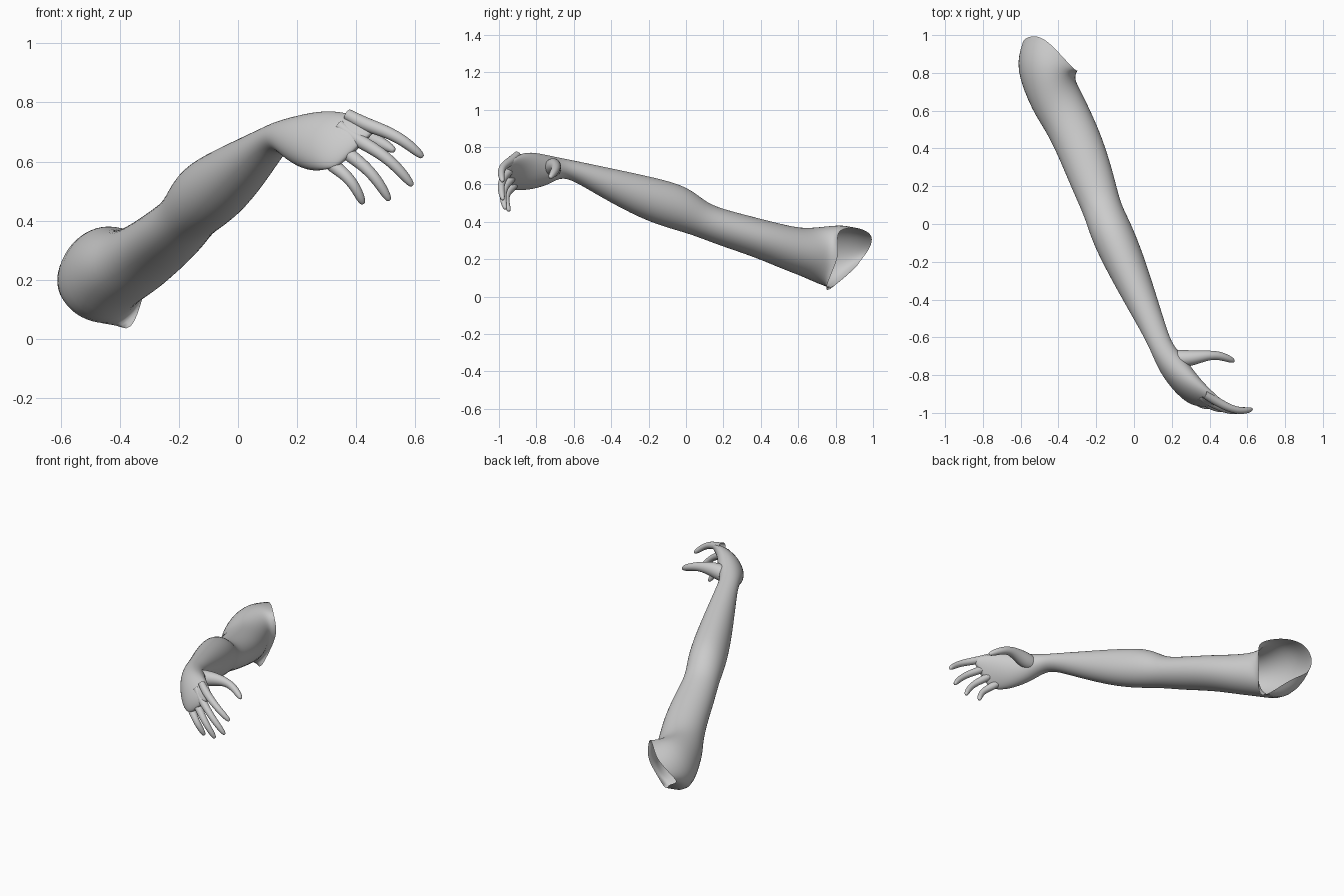
import bpy, math
from mathutils import Vector as V

if "Cube" in bpy.data.objects:
    bpy.data.objects.remove(bpy.data.objects["Cube"])

skin = bpy.data.materials.new("light grey")
skin.diffuse_color = (0.6, 0.6, 0.6, 1)
skin.use_nodes = True
skin.node_tree.nodes["Principled BSDF"].inputs["Base Color"].default_value = skin.diffuse_color
UP = V((0, 0, 1))


def ring(c, a, b, n):
    """Ellipse of n points around c, spanned by half axes a and b."""
    return [V(c) + V(a) * math.cos(t) + V(b) * math.sin(t)
            for t in (2 * math.pi * i / n for i in range(n))]


def path_rings(path, n):
    """Rings square to a path of (x, y, z, half width, half height)."""
    pts = [V(p[:3]) for p in path]
    out = []
    for i, p in enumerate(path):
        t = (pts[min(i + 1, len(pts) - 1)] - pts[max(i - 1, 0)]).normalized()
        r = UP.cross(t).normalized()
        out.append(ring(pts[i], r * p[3], t.cross(r) * p[4], n))
    return out


def loft(name, rings, levels=2):
    """Skin the rings, close the far end and smooth the result."""
    n = len(rings[0])
    verts = [p for r in rings for p in r]
    faces = [(i * n + j, i * n + (j + 1) % n, (i + 1) * n + (j + 1) % n, (i + 1) * n + j)
             for i in range(len(rings) - 1) for j in range(n)]
    last = (len(rings) - 1) * n
    verts.append(sum(rings[-1], V()) / n)
    faces += [(last + j, last + (j + 1) % n, len(verts) - 1) for j in range(n)]
    mesh = bpy.data.meshes.new(name)
    mesh.from_pydata(verts, [], faces)
    mesh.materials.append(skin)
    mesh.shade_smooth()
    obj = bpy.data.objects.new(name, mesh)
    bpy.context.collection.objects.link(obj)
    sub = obj.modifiers.new("smooth", 'SUBSURF')
    sub.levels = sub.render_levels = levels
    return obj


# Open, ragged shoulder edge, counted from the body side over the top
rim = [V(p) for p in (
    (-.30, .82, .22), (-.295, .81, .30), (-.31, .81, .36), (-.40, .91, .375),
    (-.47, .98, .345), (-.53, 1.0, .31), (-.59, .98, .25), (-.595, .93, .19),
    (-.53, .91, .155), (-.46, .84, .10), (-.37, .73, .0), (-.33, .77, .11))]
shoulder = ring((-.475, .80, .21), (.165, -.03, 0), (.02, .03, .185), 12)

# Upper arm, elbow, forearm and wrist
limb = path_rings([
    (-.415, .66, .235, .145, .138),
    (-.355, .56, .255, .135, .122),
    (-.28, .40, .31, .132, .107),
    (-.21, .20, .368, .12, .10),
    (-.165, .07, .415, .105, .095),
    (-.125, -.03, .475, .118, .128),
    (-.05, -.20, .525, .112, .122),
    (.05, -.43, .61, .085, .085),
    (.115, -.58, .67, .066, .055),
    (.15, -.665, .69, .062, .052)], 12)

# Palm: thin across, tall, leaning towards the knuckles
palm = [
    ring((.20, -.745, .675), (.065, .045, 0), (.01, 0, .085), 12),
    ring((.27, -.84, .672), (.055, .05, 0), (.03, .01, .108), 12),
    ring((.335, -.905, .665), (.03, .045, 0), (.06, .01, .10), 12),
    ring((.385, -.94, .652), (.012, .028, 0), (.08, .005, .08), 12),
    ring((.405, -.95, .645), (.006, .016, 0), (.07, .005, .068), 12)]
loft("arm", [rim, shoulder] + limb + palm)

# Four fingers: knuckle and tip positions, slightly bowed outwards
fingers = [
    ("index_finger", (.43, -.935, .725), (.625, -.980, .615)),
    ("middle_finger", (.40, -.940, .675), (.590, -.978, .518)),
    ("ring_finger", (.365, -.935, .630), (.512, -.965, .468)),
    ("little_finger", (.315, -.925, .590), (.423, -.945, .457))]
for name, a, b in fingers:
    a, b = V(a), V(b)
    a0 = a + (a - b) * .3 + V((0, .02, 0))
    bow = V((.012, -.03, .014))
    path = [(*a0, .022, .022), (*a, .027, .027)]
    for f, r in ((.3, .023), (.6, .021), (.88, .018), (1, .010)):
        p = a.lerp(b, f) + bow * math.sin(math.pi * f)
        path.append((*p, r, r))
    loft(name, path_rings(path, 8))

# Thumb with its fleshy base
loft("thumb", path_rings([
    (.16, -.70, .68, .03, .035),
    (.23, -.715, .685, .055, .058),
    (.31, -.71, .70, .045, .048),
    (.39, -.695, .70, .028, .030),
    (.45, -.695, .68, .025, .025),
    (.505, -.715, .652, .021, .021),
    (.53, -.727, .636, .011, .011)], 8))
